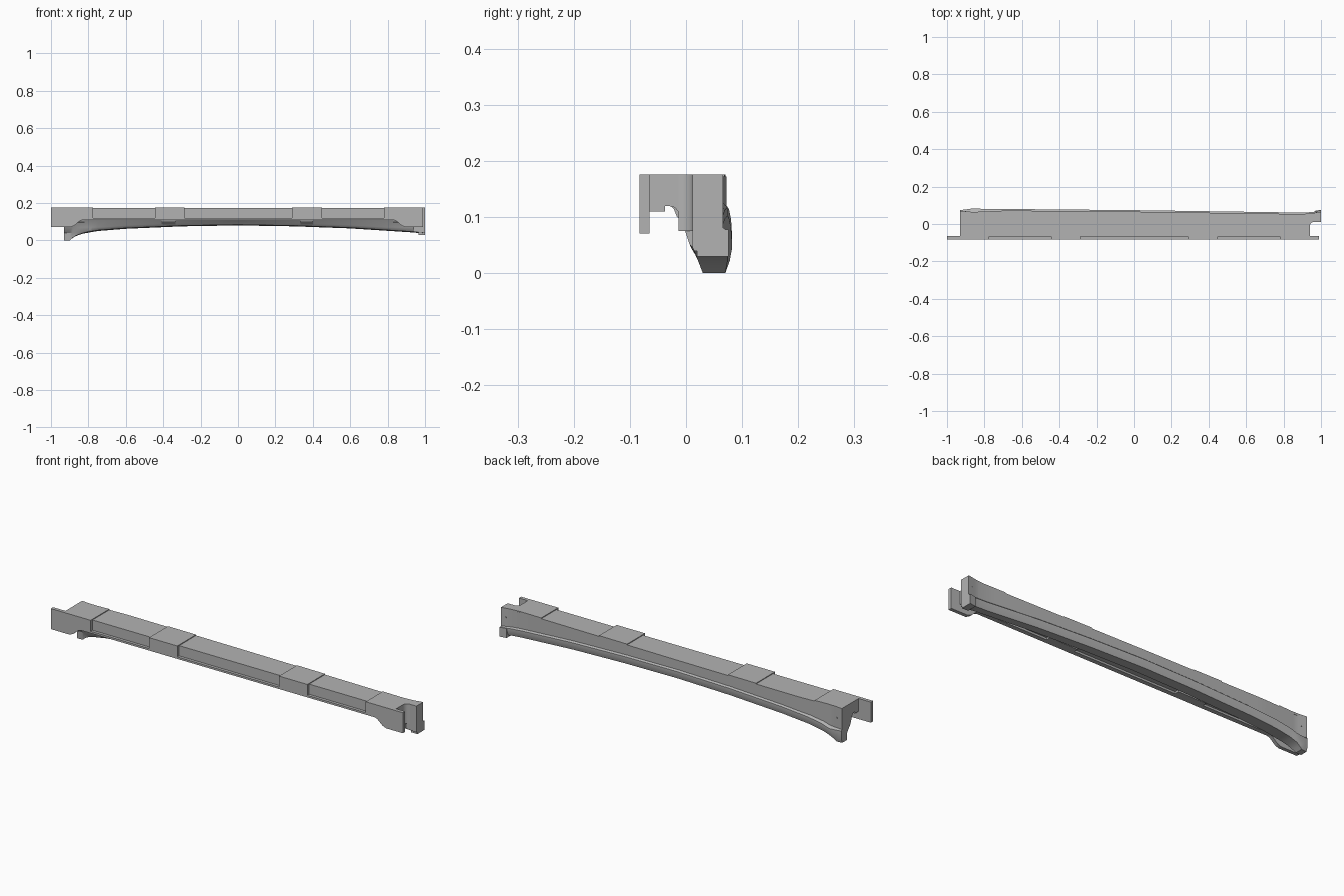
import bpy, bmesh, math

cube = bpy.data.objects.get("Cube")
if cube:
    bpy.data.objects.remove(cube)

grey = bpy.data.materials.new("plain_grey")
grey.use_nodes = True
grey.diffuse_color = (0.45, 0.45, 0.45, 1)
grey.node_tree.nodes["Principled BSDF"].inputs["Base Color"].default_value = (0.45, 0.45, 0.45, 1)

PANEL, TOP, FRONT = 0.172, 0.176, -0.083
ARCH = [(-0.93, 0), (-0.9, 0), (-0.875, 0.02), (-0.83, 0.036), (-0.75, 0.05), (-0.6, 0.062),
        (-0.3, 0.075), (0, 0.08), (0.3, 0.075), (0.6, 0.064), (0.94, 0.042), (1, 0.036)]
WALL = [(-0.93, 0.07), (-0.87, 0.064), (-0.68, 0.072), (0, 0.066), (0.9, 0.053), (0.95, 0.057), (1, 0.066)]
LIP = [(-0.93, 0.074), (-0.87, 0.082), (0, 0.074), (0.9, 0.061), (0.96, 0.064), (1, 0.075)]


def lerp(table, x):
    for (xa, a), (xb, b) in zip(table, table[1:]):
        if x <= xb:
            return a + (b - a) * (x - xa) / (xb - xa)
    return table[-1][1]


def loft(name, stations, section):
    """Skin the (y, z) section along the x stations and cap both ends."""
    bm = bmesh.new()
    rings = [[bm.verts.new((x, y, z)) for y, z in section(x)] for x in stations]
    n = len(rings[0])
    for a, b in zip(rings, rings[1:]):
        for i in range(n):
            j = (i + 1) % n
            bm.faces.new((a[i], a[j], b[j], b[i]))
    bm.faces.new(rings[0])
    bm.faces.new(rings[-1][::-1])
    return finish(name, bm)


def prism(name, outline, low, high, axis):
    """Extrude an outline: (x, z) along y, or (x, y) along z."""
    bm = bmesh.new()
    place = (lambda p, d: (p[0], d, p[1])) if axis == "y" else (lambda p, d: (p[0], p[1], d))
    a, b = ([bm.verts.new(place(p, d)) for p in outline] for d in (low, high))
    for i in range(len(a)):
        j = (i + 1) % len(a)
        bm.faces.new((a[i], a[j], b[j], b[i]))
    bm.faces.new(a[::-1])
    bm.faces.new(b)
    return finish(name, bm)


def finish(name, bm):
    bmesh.ops.recalc_face_normals(bm, faces=bm.faces[:])
    mesh = bpy.data.meshes.new(name)
    bm.to_mesh(mesh)
    bm.free()
    mesh.materials.append(grey)
    obj = bpy.data.objects.new(name, mesh)
    bpy.context.scene.collection.objects.link(obj)
    bpy.ops.object.select_all(action="DESELECT")
    obj.select_set(True)
    bpy.context.view_layer.objects.active = obj
    bpy.ops.object.shade_smooth_by_angle(angle=math.radians(25))
    return obj


def back_profile(x):
    """Rear wall, projecting lip and arched lower edge."""
    b, w, l = lerp(ARCH, x), lerp(WALL, x), lerp(LIP, x)
    ridge = max(b + 0.038, 0.062)
    foot = max(0, 1 - b / 0.042)
    return [(w, PANEL), (w, ridge + 0.007), (l, ridge), (l, b + 0.022), (l - 0.008, b),
            (0.012 + 0.018 * foot, b + 0.004 * (1 - foot)), (0.006 + 0.02 * foot, max(b + 0.01, 0.04))]


def body_section(x):
    b = lerp(ARCH, x)
    return ([(-0.068, PANEL)] + back_profile(x) +
            [(0, max(b + 0.018, 0.07)), (-0.012, 0.107), (-0.02, 0.117), (-0.032, 0.12), (-0.068, 0.12)])


def steps(a, b, count):
    return [a + (b - a) * i / count for i in range(count + 1)]


# Arched beam, with extra stations around the flared foot
loft("arched_beam", steps(-0.93, -0.75, 12) + steps(-0.75, 0.94, 34)[1:], body_section)

# Rear flange past the notch at the left end
loft("end_flange", steps(0.935, 1, 6),
     lambda x: [(0.012, TOP), (lerp(WALL, x), TOP)] + back_profile(x)[1:-1] + [(0.012, 0.045)])
prism("flange_foot", [(0.965, 0.02), (1, 0.02), (1, 0.076), (0.965, 0.07)], 0.03, 0.078, "z")

# Curved fillet in the notch
arc = [(0.965 - 0.025 * math.sin(t), -0.013 + 0.025 * math.cos(t)) for t in steps(0, math.pi / 2, 6)]
prism("notch_fillet", arc + [(0.935, -0.013), (0.935, 0.02), (0.965, 0.02)], 0.075, TOP, "z")


# Raised blocks across the top, wrapping down over the front
def block_section(x):
    w = lerp(WALL, x)
    return [(FRONT, TOP), (w, TOP), (w, 0.165), (-0.037, 0.165), (-0.037, 0.11), (FRONT, 0.11)]


for name, x0, x1 in (("right_end_block", -0.93, -0.775), ("right_block", -0.445, -0.285),
                     ("left_block", 0.29, 0.45), ("left_end_block", 0.78, 0.94)):
    loft(name, steps(x0, x1, 4), block_section)

# Thin ledges under the recessed front panels
for name, x0, x1 in (("right_ledge", -0.775, -0.445), ("middle_ledge", -0.285, 0.29), ("left_ledge", 0.45, 0.78)):
    prism(name, [(x0, FRONT), (x1, FRONT), (x1, -0.06), (x0, -0.06)], 0.11, 0.12, "z")

# Front end plates with sloped lower corners
for name, s, tip in (("right_end_plate", -1, 1), ("left_end_plate", 1, 0.99)):
    outline = [(s * x, z) for x, z in ((0.78, TOP), (tip, TOP), (tip, 0.071), (0.895, 0.071),
                                       (0.875, 0.079), (0.845, 0.105), (0.83, 0.11), (0.78, 0.11))]
    prism(name, outline, FRONT, -0.065, "y")

# Gussets between the top slab and the rear wall
for name, x0, x1 in (("right_end_gusset", -0.89, -0.82), ("right_gusset", -0.41, -0.335),
                     ("left_gusset", 0.335, 0.40), ("left_end_gusset", 0.83, 0.89)):
    loft(name, [x0, x1], lambda x: [(-0.035, 0.125), (-0.022, 0.115), (-0.016, 0.1), (0.002, 0.086), (0.02, 0.125)])

# Small fixing studs on the rear wall
for name, x, z in (("right_stud", -0.9, 0.12), ("left_stud", 0.975, 0.13)):
    y = lerp(WALL, x)
    ring = [(x + 0.003 * math.cos(a), z + 0.003 * math.sin(a)) for a in steps(0, math.tau, 10)[:-1]]
    prism(name, ring, y - 0.005, y + 0.002, "y")
